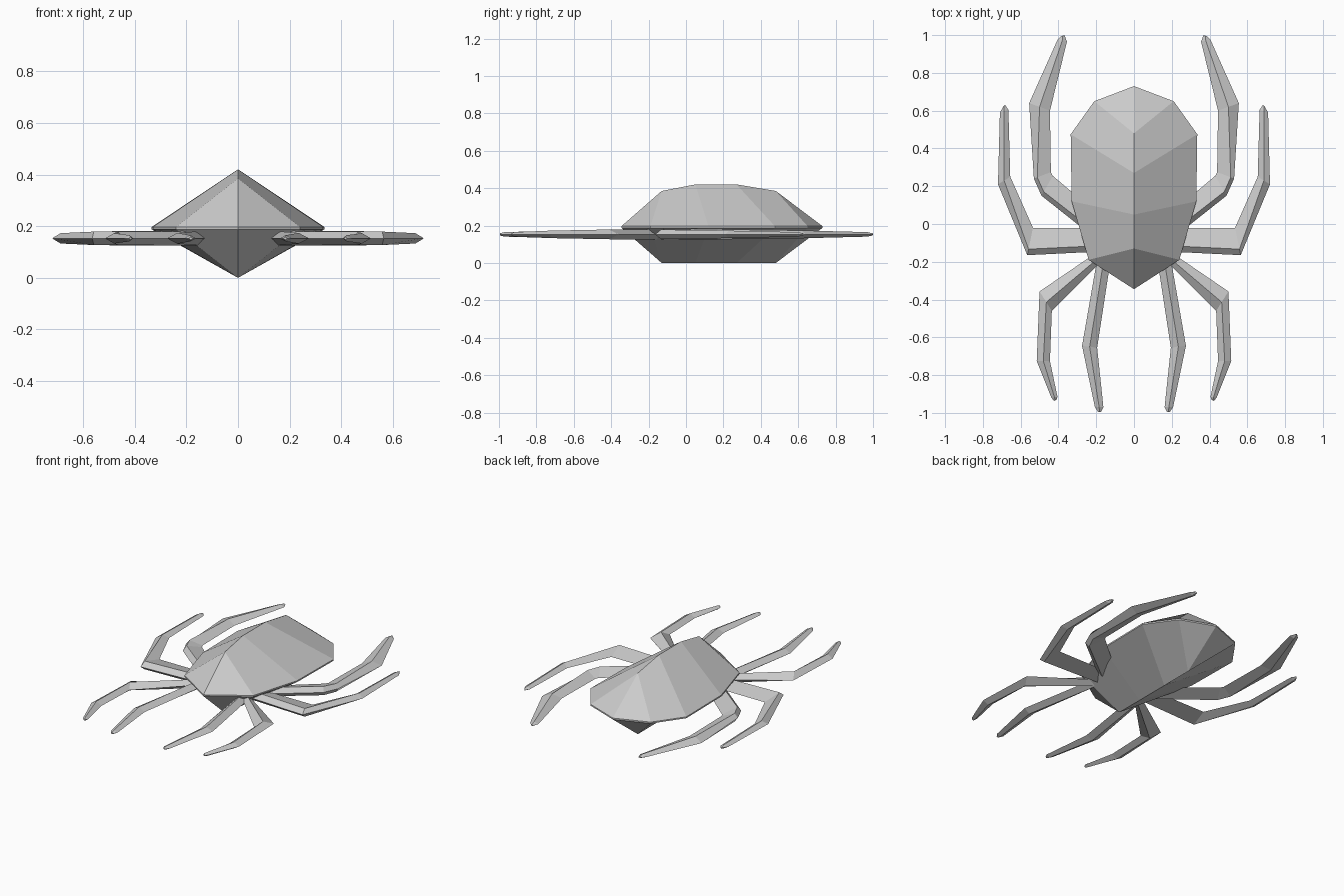
import bpy


def make(name, verts, faces):
    mesh = bpy.data.meshes.new(name)
    mesh.from_pydata(verts, [], faces)
    obj = bpy.data.objects.new(name, mesh)
    bpy.context.collection.objects.link(obj)
    mirror = obj.modifiers.new("Mirror", "MIRROR")
    mirror.use_clip = True
    mirror.merge_threshold = 0.0005
    return obj


# Body: half rim outline, front to back, joined to a top and a bottom ridge
rim = [(0, -0.345), (0.24, -0.19), (0.33, 0.12), (0.335, 0.475), (0.21, 0.65), (0, 0.73)]
ridge = [(-0.13, 0.385), (0.05, 0.42), (0.27, 0.42), (0.48, 0.385)]
verts = [(x, y, 0.197) for x, y in rim] + [(x, y, 0.188) for x, y in rim]
verts += [(0, y, z) for y, z in ridge] + [(0, y, 0) for y, z in ridge]
meets = [0, 0, 1, 2, 3, 3]          # ridge point reached from each rim point
faces = []
for i in range(5):
    a, b = meets[i], meets[i + 1]
    top = [i, i + 1, 12 + b, 12 + a]
    low = [6 + i + 1, 6 + i, 16 + a, 16 + b]
    faces += [list(dict.fromkeys(top)), list(dict.fromkeys(low))]
    faces.append([6 + i, 6 + i + 1, i + 1, i])
make("body", verts, faces)


# Leg: diamond sections; each station is outer x,y, inner x,y, ridge position, half height
def leg(name, stations, mid=0.153):
    verts, faces = [], []
    for ox, oy, ix, iy, t, h in stations:
        rx, ry = ox + (ix - ox) * t, oy + (iy - oy) * t
        verts += [(ox, oy, mid), (rx, ry, mid + h), (ix, iy, mid), (rx, ry, mid - h)]
    n = len(stations)
    for s in range(n - 1):
        for k in range(4):
            j = (k + 1) % 4
            faces.append([4 * s + k, 4 * s + j, 4 * s + 4 + j, 4 * s + 4 + k])
    faces += [[3, 2, 1, 0], [4 * n - 4 + k for k in range(4)]]
    obj = make(name, verts, faces)
    obj.data.update()
    # make the normals point outward
    import bmesh
    bm = bmesh.new()
    bm.from_mesh(obj.data)
    bmesh.ops.recalc_face_normals(bm, faces=bm.faces)
    bm.to_mesh(obj.data)
    bm.free()


leg("rear_legs", [
    (0.20, -0.08, 0.20, 0.06, 0.25, 0.028),
    (0.49, 0.15, 0.43, 0.255, 0.2, 0.028),
    (0.53, 0.24, 0.44, 0.275, 0.2, 0.026),
    (0.555, 0.64, 0.445, 0.60, 0.5, 0.021),
    (0.405, 0.975, 0.355, 0.965, 0.5, 0.012),
    (0.385, 0.995, 0.368, 1.0, 0.5, 0.006)])
leg("middle_rear_legs", [
    (0.16, -0.145, 0.16, -0.02, 0.25, 0.028),
    (0.565, -0.165, 0.535, -0.02, 0.22, 0.026),
    (0.72, 0.21, 0.655, 0.25, 0.5, 0.02),
    (0.71, 0.59, 0.665, 0.605, 0.5, 0.012),
    (0.693, 0.62, 0.683, 0.632, 0.5, 0.006)])
leg("middle_front_legs", [
    (0.16, -0.125, 0.10, -0.125, 0.6, 0.028),
    (0.50, -0.357, 0.435, -0.46, 0.55, 0.026),
    (0.515, -0.725, 0.445, -0.725, 0.5, 0.02),
    (0.437, -0.92, 0.405, -0.915, 0.5, 0.012),
    (0.423, -0.937, 0.41, -0.93, 0.5, 0.006)])
leg("front_legs", [
    (0.18, -0.10, 0.11, -0.10, 0.5, 0.028),
    (0.275, -0.645, 0.195, -0.655, 0.5, 0.021),
    (0.207, -0.97, 0.162, -0.97, 0.5, 0.012),
    (0.19, -0.995, 0.175, -0.995, 0.5, 0.006)])
